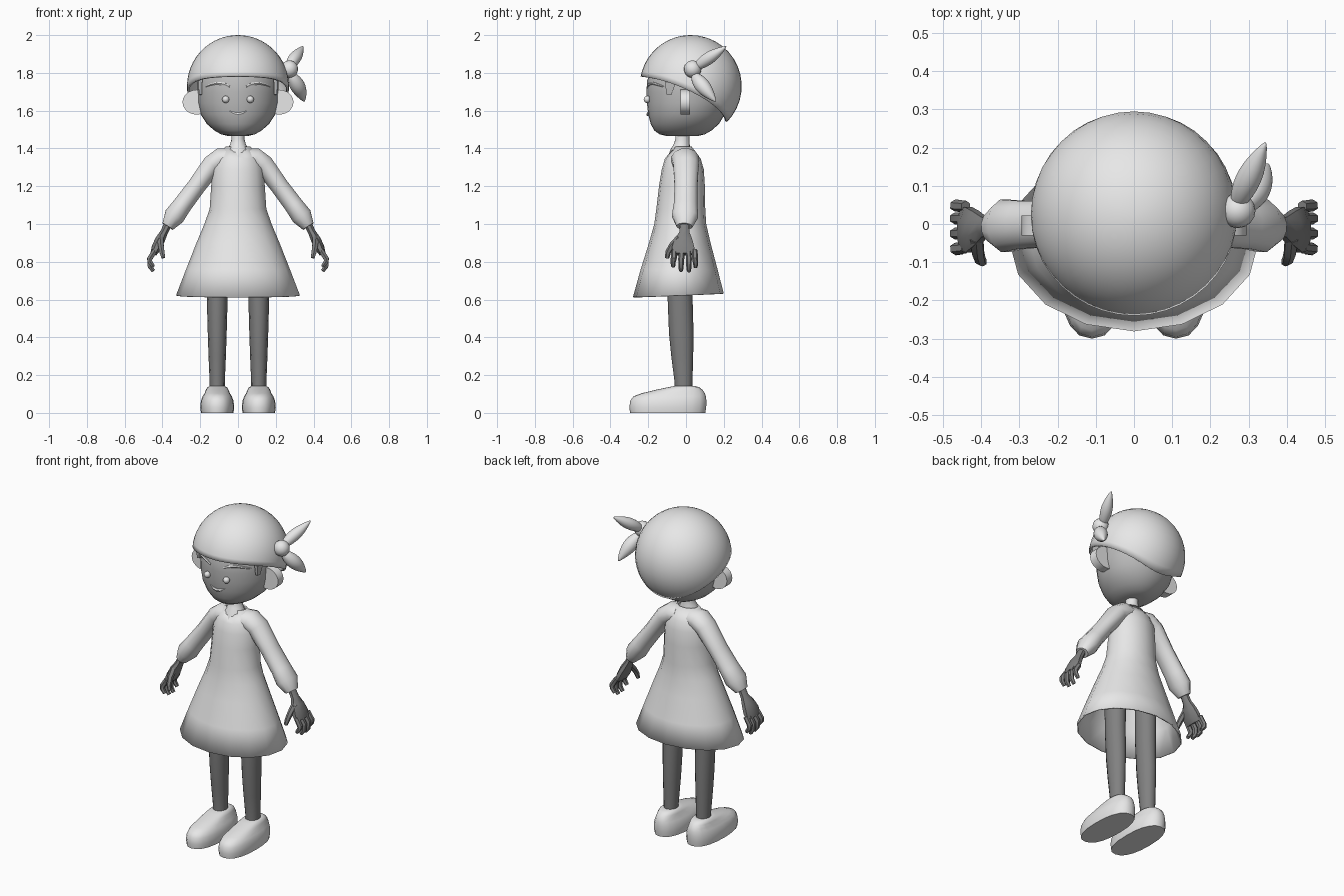
import bpy, bmesh
from math import sin, cos, pi, radians, sqrt
from mathutils import Vector

cube = bpy.data.objects.get("Cube")
if cube:
    bpy.data.objects.remove(cube)


def material(name, v):
    m = bpy.data.materials.new(name)
    m.use_nodes = True
    m.diffuse_color = (v, v, v, 1)
    m.node_tree.nodes["Principled BSDF"].inputs["Base Color"].default_value = (v, v, v, 1)
    return m


LIGHT = material("light grey", 0.8)
FACE = material("mid grey", 0.5)
DARK = material("dark grey", 0.22)


def finish(name, bm, mat, mirror=False, solid=0, smooth=0, angle=40):
    bmesh.ops.remove_doubles(bm, verts=bm.verts, dist=1e-5)
    bmesh.ops.recalc_face_normals(bm, faces=bm.faces)
    me = bpy.data.meshes.new(name)
    bm.to_mesh(me)
    bm.free()
    me.materials.append(mat)
    ob = bpy.data.objects.new(name, me)
    bpy.context.collection.objects.link(ob)
    bpy.ops.object.select_all(action='DESELECT')
    ob.select_set(True)
    bpy.context.view_layer.objects.active = ob
    bpy.ops.object.shade_smooth_by_angle(angle=radians(angle))
    if solid:
        mod = ob.modifiers.new("Thickness", 'SOLIDIFY')
        mod.thickness, mod.offset = solid, -1
    if smooth:
        ob.modifiers.new("Rounding", 'SUBSURF').levels = smooth
        ob.modifiers["Rounding"].render_levels = smooth
    if mirror:
        ob.modifiers.new("Mirror", 'MIRROR')
    return ob


def loft(name, rings, mat, caps=(True, True), **kw):
    """Skin closed rings of points, in order."""
    bm = bmesh.new()
    vr = [[bm.verts.new(p) for p in r] for r in rings]
    n = len(vr[0])
    for a, b in zip(vr, vr[1:]):
        for i in range(n):
            j = (i + 1) % n
            bm.faces.new((a[i], a[j], b[j], b[i]))
    for ring, wanted in zip((vr[0], vr[-1]), caps):
        if wanted:
            bm.faces.new(ring)
    return finish(name, bm, mat, **kw)


def oval(z, rx, front, back, cx=0, n=16, power=1):
    """Horizontal ring; its first point is at the front."""
    cy, ry = (front + back) / 2, (back - front) / 2
    pts = []
    for i in range(n):
        s, c = sin(2 * pi * i / n), -cos(2 * pi * i / n)
        s, c = (abs(v) ** power * (1 if v > 0 else -1) for v in (s, c))
        pts.append(Vector((cx + rx * s, cy + ry * c, z)))
    return pts


def tube(name, path, mat, n=8, wide=1, **kw):
    """Tapered limb along (x, y, z, radius) points; wide stretches it sideways."""
    pts = [Vector(p[:3]) for p in path]
    rings = []
    for i, p in enumerate(pts):
        t = (pts[min(i + 1, len(pts) - 1)] - pts[max(i - 1, 0)]).normalized()
        u = t.cross(Vector((0, 1, 0))).normalized()
        v = t.cross(u)
        r = path[i][3]
        w = path[i][4] if len(path[i]) > 4 else r * wide
        rings.append([p + u * r * cos(a) + v * w * sin(a)
                      for a in (2 * pi * (k + 0.5) / n for k in range(n))])
    return loft(name, rings, mat, **kw)


def ball(name, loc, r, mat, **kw):
    bm = bmesh.new()
    bmesh.ops.create_uvsphere(bm, u_segments=16, v_segments=10, radius=r)
    bmesh.ops.translate(bm, vec=loc, verts=bm.verts)
    return finish(name, bm, mat, **kw)


# Head and face
loft("head", [oval(*r, n=32) for r in (
    (1.465, .05, -.1, .06), (1.475, .09, -.14, .1), (1.495, .125, -.168, .135),
    (1.53, .165, -.187, .175), (1.58, .198, -.2, .205), (1.64, .212, -.207, .225),
    (1.7, .215, -.209, .235), (1.76, .213, -.206, .235), (1.82, .19, -.18, .22),
    (1.9, .12, -.1, .14))], FACE, angle=60)


def on_face(x, z, r):
    return (x, .012 - .221 * sqrt(1 - (x / .213) ** 2), z, r)


ball("eye", (.065, -.205, 1.66), .019, LIGHT, mirror=True)
tube("eyebrow", [on_face(*p) for p in (
    (.045, 1.728, .005), (.075, 1.741, .009), (.11, 1.746, .008),
    (.145, 1.738, .006), (.172, 1.727, .003))], LIGHT, n=6, mirror=True)
tube("mouth", [(x, -.2 + 2 * x * x, 1.58 + 8 * x * x, .011 - 4 * x * x)
               for x in (-.048, -.025, 0, .025, .048)], LIGHT, n=6)
tube("sideburn", [(.198, -.085, 1.78, .014, .036), (.2, -.085, 1.73, .014, .034),
                  (.198, -.09, 1.685, .01, .018)], FACE, n=4, mirror=True)

# Ears are flat discs facing forward
loft("ear", [[Vector((.218 + .076 * cos(a), y, 1.645 + .066 * sin(a)))
              for a in (2 * pi * k / 20 for k in range(20))] for y in (-.03, .022)],
     LIGHT, mirror=True)

# Head cover: a dome whose rim drops towards the nape
SEG, STEPS = 40, 14
dome = []
for j in range(STEPS + 1):
    ring = []
    for i in range(SEG):
        a = 2 * pi * i / SEG
        s = -cos(a)
        theta = radians(96 + 28 * s + 11 * s * s) * j / STEPS
        ring.append(Vector((.27 * sin(theta) * sin(a), .025 + .27 * sin(theta) * s,
                            1.73 + .27 * cos(theta))))
    dome.append(ring)
loft("head_cover", dome, LIGHT, caps=(False, False), solid=.012, angle=60)

# Side knot with two pointed tails
ball("knot", (.272, .035, 1.82), .046, LIGHT)
tube("upper_tail", [(.265, .04, 1.82, .018), (.29, .1, 1.865, .04),
                    (.318, .155, 1.9, .034), (.346, .217, 1.943, .003)],
     LIGHT, smooth=2, angle=180)
tube("lower_tail", [(.275, .035, 1.8, .018), (.308, .075, 1.745, .05),
                    (.335, .118, 1.695, .038), (.352, .16, 1.645, .003)],
     LIGHT, smooth=2, angle=180)

# Neck
loft("neck", [oval(*r, n=16) for r in (
    (1.52, .036, -.058, .02), (1.45, .034, -.056, .018), (1.42, .042, -.066, .02),
    (1.395, .058, -.082, .025), (1.34, .075, -.1, .03))], LIGHT)

# Dress with a V neckline and an open hem
dress = [oval(*r, n=16) for r in (
    (1.41, .065, -.065, .03), (1.345, .118, -.112, .078), (1.29, .136, -.128, .094),
    (1.2, .142, -.143, .1), (1.08, .15, -.157, .102), (1.0, .178, -.168, .107),
    (.9, .22, -.196, .13), (.76, .275, -.24, .167), (.62, .328, -.281, .2))]
dress[0][0] += Vector((0, -.035, -.052))
for p in dress[-1]:
    p.z += .04 * (p.y + .1) ** 1
loft("dress", dress, LIGHT, caps=(False, False), solid=.008, angle=60)

# Sleeves
tube("sleeve", [(.05, -.01, 1.345, .058), (.09, -.005, 1.345, .06), (.135, 0, 1.315, .056),
                (.22, 0, 1.2, .05), (.295, -.002, 1.1, .052), (.337, -.005, 1.042, .057),
                (.372, -.008, .987, .034)],
     LIGHT, n=12, wide=1.25, mirror=True, angle=60)

# Hands
tube("palm", [(.37, -.008, 1.0, .022, .026), (.392, -.008, .955, .022, .028),
              (.413, -.012, .915, .028, .05), (.432, -.015, .875, .028, .064),
              (.448, -.015, .84, .018, .062)], DARK, mirror=True)
for k, (y, tip) in enumerate(((-.062, .775), (-.024, .752), (.014, .75), (.046, .772))):
    tube(f"finger_{k + 1}", [(.44, y, .86, .015), (.468, y * 1.05, .815, .016),
                             (.466, y * 1.1, tip + .025, .014), (.448, y * 1.1, tip, .011)],
         DARK, n=6, mirror=True)
tube("thumb", [(.412, -.035, .925, .02), (.408, -.075, .885, .017),
               (.402, -.095, .85, .015), (.395, -.1, .82, .011)], DARK, n=6, mirror=True)

# Legs
loft("leg", [oval(*r, cx=.11, n=12) for r in (
    (.1, .04, -.06, .032), (.16, .04, -.06, .034), (.3, .046, -.078, .038),
    (.42, .05, -.09, .04), (.6, .055, -.097, .035), (.8, .058, -.098, .035))],
     DARK, mirror=True, angle=60)

# Shoes
loft("shoe", [oval(*r, cx=.11, n=20, power=.85) for r in (
    (0, .086, -.296, .102), (.03, .09, -.3, .107), (.065, .086, -.295, .108),
    (.088, .077, -.278, .105), (.104, .067, -.235, .1), (.122, .06, -.16, .088),
    (.136, .052, -.095, .07), (.142, .04, -.065, .045))], LIGHT, mirror=True, angle=50)
